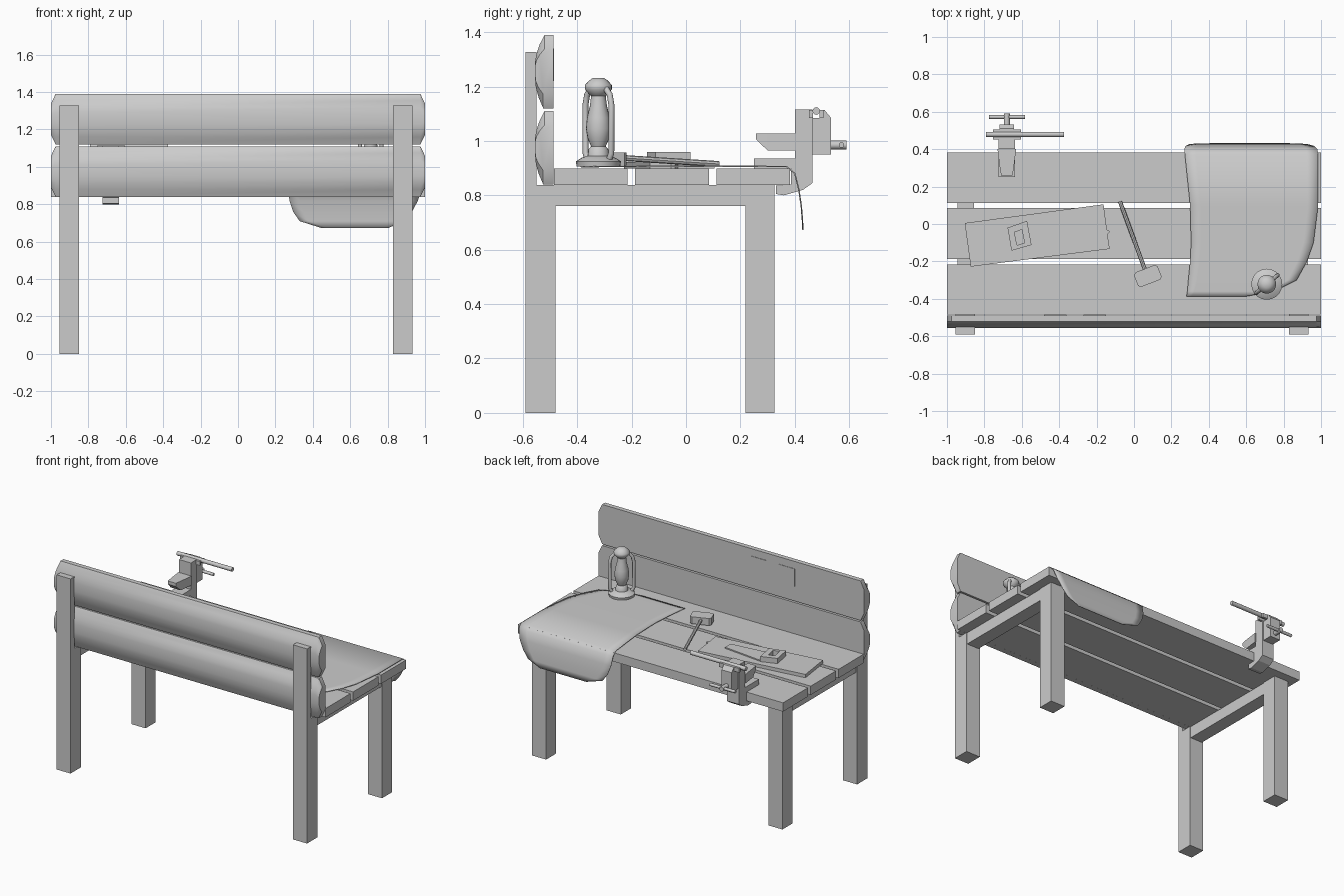
import bpy, bmesh, math
from mathutils import Vector


def mesh(name, verts, faces, smooth=None):
    bm = bmesh.new()
    vs = [bm.verts.new(v) for v in verts]
    for f in faces:
        bm.faces.new([vs[i] for i in f])
    bmesh.ops.recalc_face_normals(bm, faces=bm.faces)
    me = bpy.data.meshes.new(name)
    bm.to_mesh(me)
    bm.free()
    ob = bpy.data.objects.new(name, me)
    bpy.context.collection.objects.link(ob)
    if smooth:
        for o in bpy.context.selected_objects:
            o.select_set(False)
        ob.select_set(True)
        bpy.context.view_layer.objects.active = ob
        bpy.ops.object.shade_smooth_by_angle(angle=math.radians(smooth))
    return ob


def loft(name, rings, smooth=None):
    # closed rings of equal length, capped at both ends
    n, m = len(rings[0]), len(rings)
    faces = [(k * n + i, k * n + (i + 1) % n, (k + 1) * n + (i + 1) % n, (k + 1) * n + i)
             for k in range(m - 1) for i in range(n)]
    faces += [tuple(range(n)), tuple(range((m - 1) * n, m * n))]
    return mesh(name, [v for r in rings for v in r], faces, smooth)


def extrude(name, pts, a, b, axis='x'):
    at = (lambda p, t: (t, *p)) if axis == 'x' else (lambda p, t: (*p, t))
    return loft(name, [[at(p, t) for p in pts] for t in (a, b)])


def box(name, x, y, z):
    return extrude(name, [(x[0], y[0]), (x[1], y[0]), (x[1], y[1]), (x[0], y[1])], *z, axis='z')


def rod(name, a, b, r, n=12):
    a, b = Vector(a), Vector(b)
    q = (b - a).to_track_quat('Z', 'Y')
    ring = [q @ Vector((r * math.cos(2 * math.pi * i / n), r * math.sin(2 * math.pi * i / n), 0)) for i in range(n)]
    return loft(name, [[p + v for v in ring] for p in (a, b)], 40)


# legs and cross rails
for side, x in (("left", (-0.955, -0.85)), ("right", (0.828, 0.934))):
    extrude(side + "_back_leg", [(-0.59, 0), (-0.48, 0), (-0.48, 0.838), (-0.55, 0.838),
                                 (-0.55, 1.327), (-0.59, 1.327)], *x)
    box(side + "_front_leg", x, (0.218, 0.325), (0, 0.838))
    box(side + "_rail", (x[0] + 0.01, x[1] - 0.005), (-0.48, 0.218), (0.76, 0.838))

# bench top planks
for i, y in enumerate(((-0.485, -0.216), (-0.188, 0.085), (0.113, 0.383))):
    box(f"top_plank_{i + 1}", (-1, 1), y, (0.838, 0.898))

# rounded back boards with clipped ends
prof = [(-0.488, 0), (-0.525, 0), (-0.542, 0.04), (-0.552, 0.075), (-0.555, 0.11), (-0.555, 0.17),
        (-0.55, 0.2), (-0.538, 0.235), (-0.52, 0.27), (-0.488, 0.27)]
for name, z0 in (("lower_back_board", 0.84), ("upper_back_board", 1.12)):
    rings = []
    for x, s in ((-1, 0.62), (-0.975, 1), (0.975, 1), (1, 0.62)):
        rings.append([(x, y, z0 + 0.135 + (z - 0.135) * s) for y, z in prof])
    loft(name, rings, 35)

# papers pinned to the upper board
for i, x in enumerate((-0.21, -0.42)):
    box(f"pinned_paper_{i + 1}", (x - 0.06, x + 0.06), (-0.489, -0.485), (1.22, 1.34))

# draped cloth: rows of y, z, left x, right x
rows = [(-0.387, 0.904, 0.28, 0.6), (-0.36, 0.905, 0.285, 0.75), (-0.3, 0.906, 0.29, 0.87),
        (-0.2, 0.906, 0.3, 0.925), (-0.1, 0.907, 0.305, 0.96), (0.1, 0.907, 0.3, 0.985),
        (0.37, 0.906, 0.272, 0.985), (0.4, 0.88, 0.27, 0.98), (0.415, 0.82, 0.275, 0.962),
        (0.424, 0.76, 0.295, 0.93), (0.428, 0.71, 0.33, 0.89), (0.43, 0.672, 0.45, 0.8)]
N = 12
verts = [(a + (b - a) * i / N, y, z) for y, z, a, b in rows for i in range(N + 1)]
faces = [(k * (N + 1) + i, k * (N + 1) + i + 1, (k + 1) * (N + 1) + i + 1, (k + 1) * (N + 1) + i)
         for k in range(len(rows) - 1) for i in range(N)]
cloth = mesh("cloth", verts, faces, 60)
sol = cloth.modifiers.new("thickness", 'SOLIDIFY')
sol.thickness, sol.offset = 0.005, 0

# vise: clamp frame, anvil, moving jaw, screw and bars
vx = -0.68
extrude("vise_frame", [(0.25, 0.898), (0.25, 0.935), (0.4, 0.935), (0.4, 1.115), (0.465, 1.115), (0.465, 0.845),
                       (0.43, 0.82), (0.36, 0.8), (0.33, 0.805), (0.33, 0.835), (0.386, 0.84), (0.386, 0.898)],
        vx - 0.045, vx + 0.045)
loft("vise_anvil", [[(vx - w, y, z0), (vx + w, y, z0), (vx + w, y, 1.027), (vx - w, y, 1.027)]
                    for y, z0, w in ((0.258, 1.005, 0.03), (0.3, 0.965, 0.037), (0.402, 0.965, 0.05))])
extrude("vise_jaw", [(0.465, 0.95), (0.533, 0.95), (0.533, 1.085), (0.51, 1.113), (0.492, 1.113), (0.492, 1.085),
                     (0.465, 1.085)], vx - 0.038, vx + 0.038)
for i, y in enumerate(((0.452, 0.467), (0.491, 0.506))):
    box(f"vise_jaw_plate_{i + 1}", (vx - 0.075, vx + 0.075), y, (1.085, 1.113))
rod("vise_screw", (vx, 0.53, 0.985), (vx, 0.59, 0.985), 0.016)
rod("vise_handle", (-0.775, 0.572, 0.985), (-0.583, 0.572, 0.985), 0.01)
rod("clamped_pipe", (-0.79, 0.479, 1.11), (-0.375, 0.479, 1.11), 0.014)

# lantern: turned body, side tubes
lx, ly = 0.71, -0.322
turned = [(0.08, 0.905), (0.083, 0.925), (0.062, 0.938), (0.04, 0.945), (0.036, 0.97), (0.027, 0.98), (0.04, 1.01),
          (0.046, 1.045), (0.042, 1.085), (0.031, 1.13), (0.027, 1.165), (0.035, 1.172), (0.05, 1.19),
          (0.05, 1.205), (0.034, 1.222), (0.02, 1.232)]
loft("lantern_body", [[(lx + r * math.cos(a), ly + r * math.sin(a), z) for a in
                       [2 * math.pi * i / 20 for i in range(20)]] for r, z in turned], 45)
for name, s in (("lantern_tube_1", 1), ("lantern_tube_2", -1)):
    cu = bpy.data.curves.new(name, 'CURVE')
    cu.dimensions, cu.bevel_depth, cu.bevel_resolution, cu.use_fill_caps = '3D', 0.011, 2, True
    sp = cu.splines.new('POLY')
    path = [(0.06, 0.93), (0.074, 0.955), (0.075, 1.13), (0.065, 1.17), (0.035, 1.2)]
    sp.points.add(len(path) - 1)
    for p, (d, z) in zip(sp.points, path):
        p.co = (lx + s * d * 0.77, ly + s * d * 0.64, z, 1)
    bpy.context.collection.objects.link(bpy.data.objects.new(name, cu))

# hammer
rod("hammer_handle", (-0.075, 0.12, 0.915), (0.07, -0.275, 0.94), 0.011, 8)
u, v = Vector((0.93, 0.36)), Vector((-0.36, 0.93))
c = Vector((0.074, -0.278))
head = [(-0.068, -0.03), (-0.055, -0.042), (0.055, -0.042), (0.068, -0.03), (0.068, 0.03), (0.055, 0.042),
        (-0.055, 0.042), (-0.068, 0.03)]
extrude("hammer_head", [tuple(c + u * a + v * b) for a, b in head], 0.91, 0.958, 'z')

# loose board with a nick in its end
extrude("loose_board", [(-0.905, 0.005), (-0.163, 0.105), (-0.145, -0.03), (-0.128, -0.04), (-0.142, -0.055),
                        (-0.13, -0.133), (-0.873, -0.228)], 0.899, 0.922, 'z')

# hand saw: blade and handle with a hole
extrude("saw_blade", [(-0.57, 0.01), (-0.28, -0.022), (-0.28, -0.083), (-0.56, -0.115)], 0.922, 0.93, 'z')
outer = [(-0.676, -0.02), (-0.572, 0.017), (-0.548, -0.112), (-0.655, -0.143)]
inner = [(-0.64, -0.045), (-0.6, -0.03), (-0.585, -0.1), (-0.625, -0.113)]
verts = [(*p, z) for z in (0.925, 0.96) for loop in (outer, inner) for p in loop]
faces = []
for i in range(4):
    j = (i + 1) % 4
    faces += [(i, j, 4 + j, 4 + i), (8 + i, 8 + j, 12 + j, 12 + i), (i, j, 8 + j, 8 + i), (4 + i, 4 + j, 12 + j, 12 + i)]
mesh("saw_handle", verts, faces)
